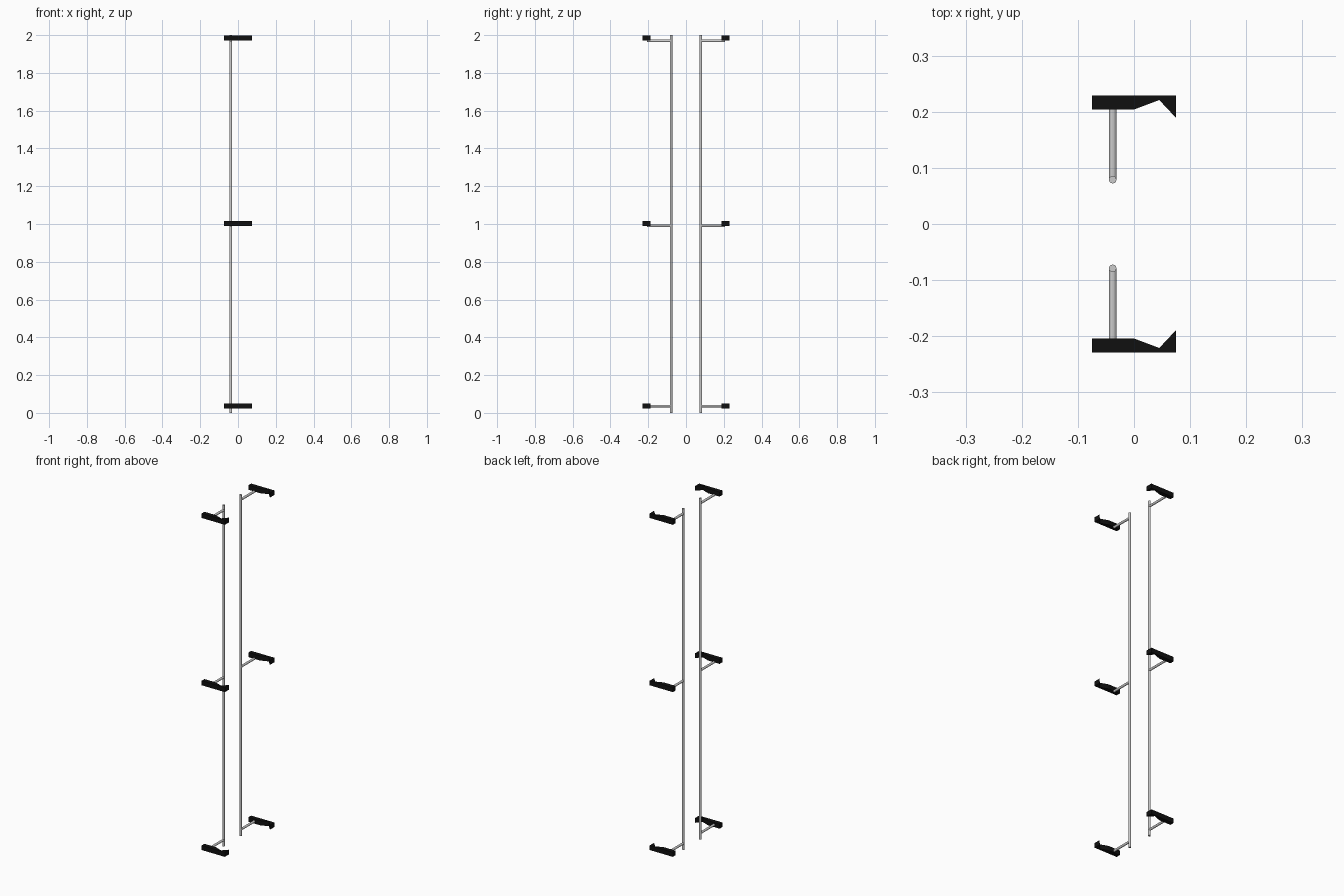
import bpy, bmesh
from math import pi

if "Cube" in bpy.data.objects:
    bpy.data.objects.remove(bpy.data.objects["Cube"])

black = bpy.data.materials.new("black_plastic")
black.diffuse_color = (0.005, 0.005, 0.005, 1)
black.use_nodes = True
black.node_tree.nodes["Principled BSDF"].inputs["Base Color"].default_value = black.diffuse_color

POLE_X, POLE_Y, RADIUS = -0.038, 0.079, 0.0068
CLIP_H = 0.027


def rod(name, loc, length, rot=(0, 0, 0)):
    bpy.ops.mesh.primitive_cylinder_add(vertices=12, radius=RADIUS, depth=length,
                                        location=loc, rotation=rot)
    bpy.context.object.name = name


def clip(name, side, z):
    # hooked clip outline seen from above, extruded upwards
    outline = [(-0.075, 0.204), (0.0, 0.204), (0.045, 0.221),
               (0.075, 0.189), (0.075, 0.229), (-0.075, 0.229)]
    bm = bmesh.new()
    face = bm.faces.new([bm.verts.new((x, y * side, z - CLIP_H / 2)) for x, y in outline])
    ext = bmesh.ops.extrude_face_region(bm, geom=[face])
    top = [v for v in ext["geom"] if isinstance(v, bmesh.types.BMVert)]
    bmesh.ops.translate(bm, verts=top, vec=(0, 0, CLIP_H))
    bmesh.ops.recalc_face_normals(bm, faces=bm.faces)
    mesh = bpy.data.meshes.new(name)
    bm.to_mesh(mesh)
    bm.free()
    mesh.materials.append(black)
    bpy.context.collection.objects.link(bpy.data.objects.new(name, mesh))


# (arm height, clip height) for bottom, middle and top brackets
levels = {"bottom": (0.036, 0.037), "middle": (0.990, 1.003), "top": (1.970, 1.984)}

for side, label in ((-1, "front"), (1, "back")):
    # upright pole
    rod(f"{label}_pole", (POLE_X, POLE_Y * side, 1.0), 2.0)
    for level, (arm_z, clip_z) in levels.items():
        # standoff arm and its clip
        y0, y1 = POLE_Y, 0.206
        rod(f"{label}_{level}_arm", (POLE_X, side * (y0 + y1) / 2, arm_z), y1 - y0, (pi / 2, 0, 0))
        clip(f"{label}_{level}_clip", side, clip_z)
